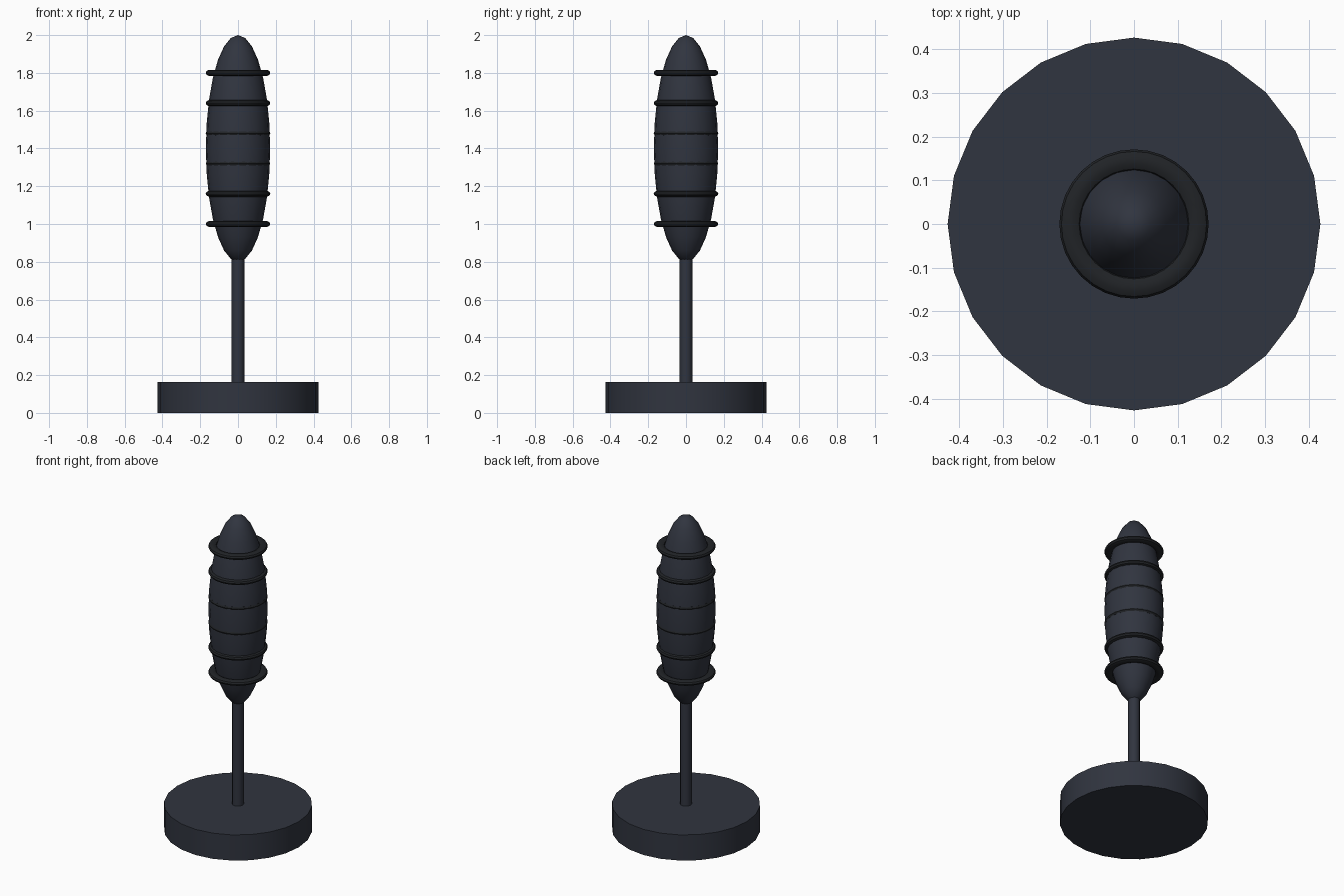
import bpy
from math import radians

if "Cube" in bpy.data.objects:
    bpy.data.objects.remove(bpy.data.objects["Cube"])


def material(name, rgb):
    m = bpy.data.materials.new(name)
    m.diffuse_color = (*rgb, 1)
    m.use_nodes = True
    m.node_tree.nodes["Principled BSDF"].inputs["Base Color"].default_value = m.diffuse_color
    return m


dark_blue = material("dark_blue", (0.03, 0.035, 0.05))
near_black = material("near_black", (0.015, 0.017, 0.02))


def finish(name, mat):
    ob = bpy.context.object
    ob.name = name
    ob.data.materials.append(mat)
    bpy.ops.object.shade_smooth_by_angle(angle=radians(35))
    return ob


def cylinder(name, radius, z0, z1, sides):
    bpy.ops.mesh.primitive_cylinder_add(vertices=sides, radius=radius, depth=z1 - z0,
                                        location=(0, 0, (z0 + z1) / 2))
    return finish(name, dark_blue)


# Round base and thin stem
cylinder("base", 0.427, 0, 0.163, 24)
cylinder("stem", 0.034, 0.16, 0.84, 12)

# Long ellipsoid body
bpy.ops.mesh.primitive_uv_sphere_add(segments=20, ring_count=14, radius=1, location=(0, 0, 1.4))
bpy.context.object.scale = (0.17, 0.17, 0.6)
bpy.ops.object.transform_apply(location=False, rotation=False, scale=True)
finish("body", dark_blue)

# Six evenly spaced bands, slightly flattened
for i in range(6):
    bpy.ops.mesh.primitive_torus_add(major_segments=32, minor_segments=10,
                                     major_radius=0.146, minor_radius=0.025,
                                     location=(0, 0, 1.0 + 0.16 * i))
    bpy.context.object.scale.z = 0.68
    bpy.ops.object.transform_apply(location=False, rotation=False, scale=True)
    finish(f"band_{i + 1}", near_black)
